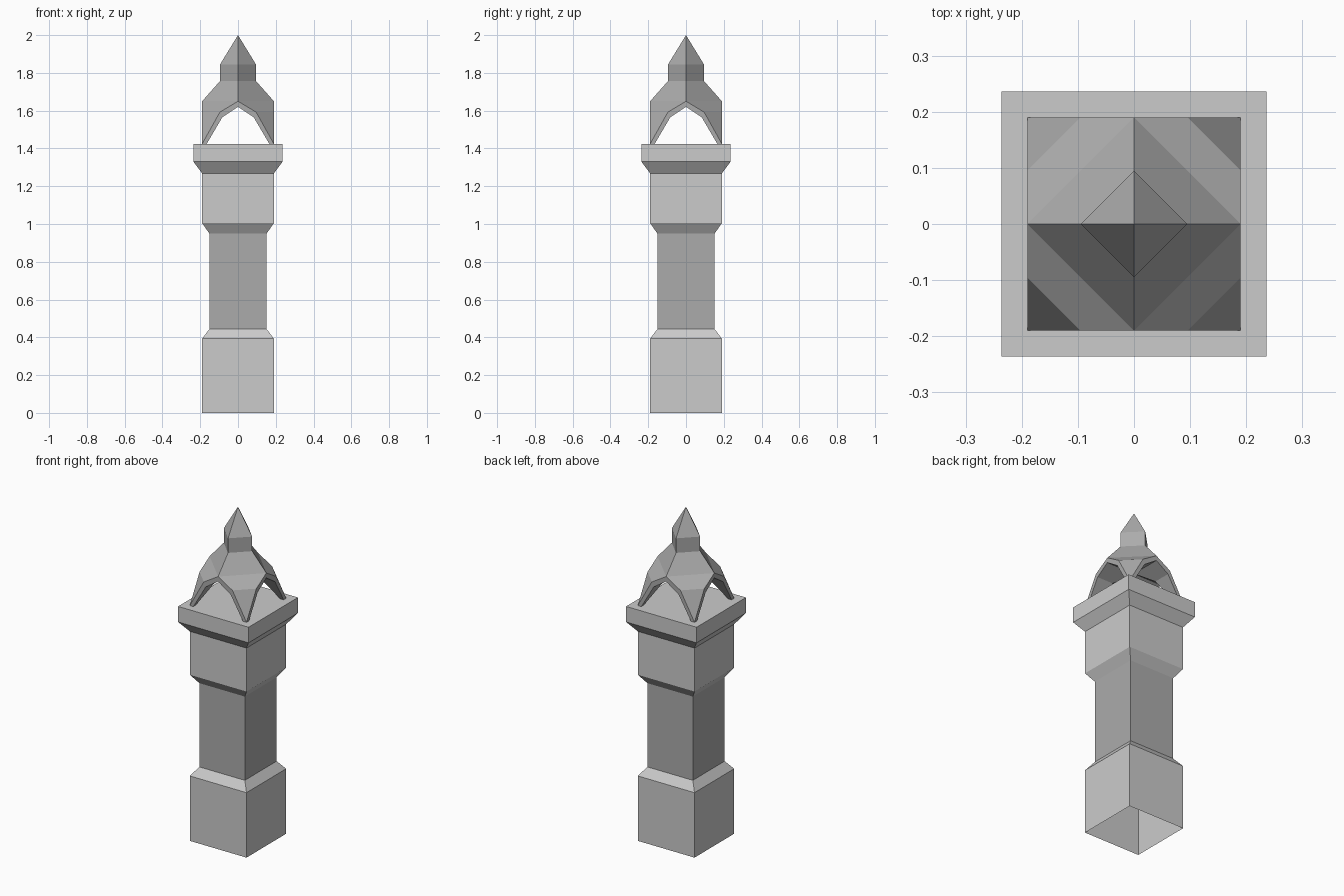
import bpy, bmesh
from mathutils import Matrix
from math import pi

if "Cube" in bpy.data.objects:
    bpy.data.objects.remove(bpy.data.objects["Cube"])


def grey(name, value):
    mat = bpy.data.materials.new(name)
    mat.diffuse_color = (value, value, value, 1)
    mat.use_nodes = True
    mat.node_tree.nodes["Principled BSDF"].inputs["Base Color"].default_value = mat.diffuse_color
    return mat


stone = grey("stone", .57)
dark_stone = grey("dark_stone", .41)


def finish(bm, name, mat):
    bmesh.ops.remove_doubles(bm, verts=bm.verts, dist=0.0005)
    bmesh.ops.recalc_face_normals(bm, faces=bm.faces)
    mesh = bpy.data.meshes.new(name)
    bm.to_mesh(mesh)
    bm.free()
    obj = bpy.data.objects.new(name, mesh)
    mesh.materials.append(mat)
    bpy.context.collection.objects.link(obj)
    return obj


# Square pillar: half width and height, open underneath, capped on top
bm = bmesh.new()
profile = [(.19, 0), (.19, .393), (.152, .443), (.152, .95), (.19, 1.005),
           (.19, 1.268), (.236, 1.33), (.236, 1.424)]
rings = [[bm.verts.new((sx * w, sy * w, z))
          for sx, sy in ((-1, -1), (1, -1), (1, 1), (-1, 1))] for w, z in profile]
for level, (low, high) in enumerate(zip(rings, rings[1:])):
    for i in range(4):
        j = (i + 1) % 4
        face = bm.faces.new((low[i], low[j], high[j], high[i]))
        face.material_index = 1 if level == 2 else 0
bm.faces.new(rings[-1])
pillar = finish(bm, "pillar", stone)
pillar.data.materials.append(dark_stone)

# Canopy and spire: diagonal profile (x + y, z) clipped by a square
HALF = .19
outer = [(0, 2), (.095, 1.845), (.095, 1.757), (.19, 1.65), (.286, 1.592), (.38, 1.424)]
# Groin vault underneath: arch half width and height
arch = [(0, 1.62), (.083, 1.565), (.166, 1.424)]

bm = bmesh.new()
out = []
for d, z in outer:
    a = min(d, HALF)
    out.append([bm.verts.new((a, d - a, z)), bm.verts.new((d - a, a, z))])
vault = [[bm.verts.new(p) for p in ((HALF, h, z), (h, h, z), (h, HALF, z))] for h, z in arch]
for a, b in zip(out, out[1:]):
    bm.faces.new((a[0], b[0], b[1], a[1]))
for a, b in zip(vault, vault[1:]):
    for i in (0, 1):
        bm.faces.new((a[i], a[i + 1], b[i + 1], b[i]))
# Arch rims join the outer shell to the vault
for side, v in ((0, 0), (1, 2)):
    for k in (0, 1):
        bm.faces.new((out[k + 3][side], out[k + 4][side], vault[k + 1][v], vault[k][v]))
quarter = bm.verts[:] + bm.edges[:] + bm.faces[:]
for i in range(1, 4):
    copy = bmesh.ops.duplicate(bm, geom=quarter)["geom"]
    bmesh.ops.rotate(bm, cent=(0, 0, 0), matrix=Matrix.Rotation(i * pi / 2, 3, 'Z'),
                     verts=[v for v in copy if isinstance(v, bmesh.types.BMVert)])
finish(bm, "arched_canopy_and_spire", dark_stone)
